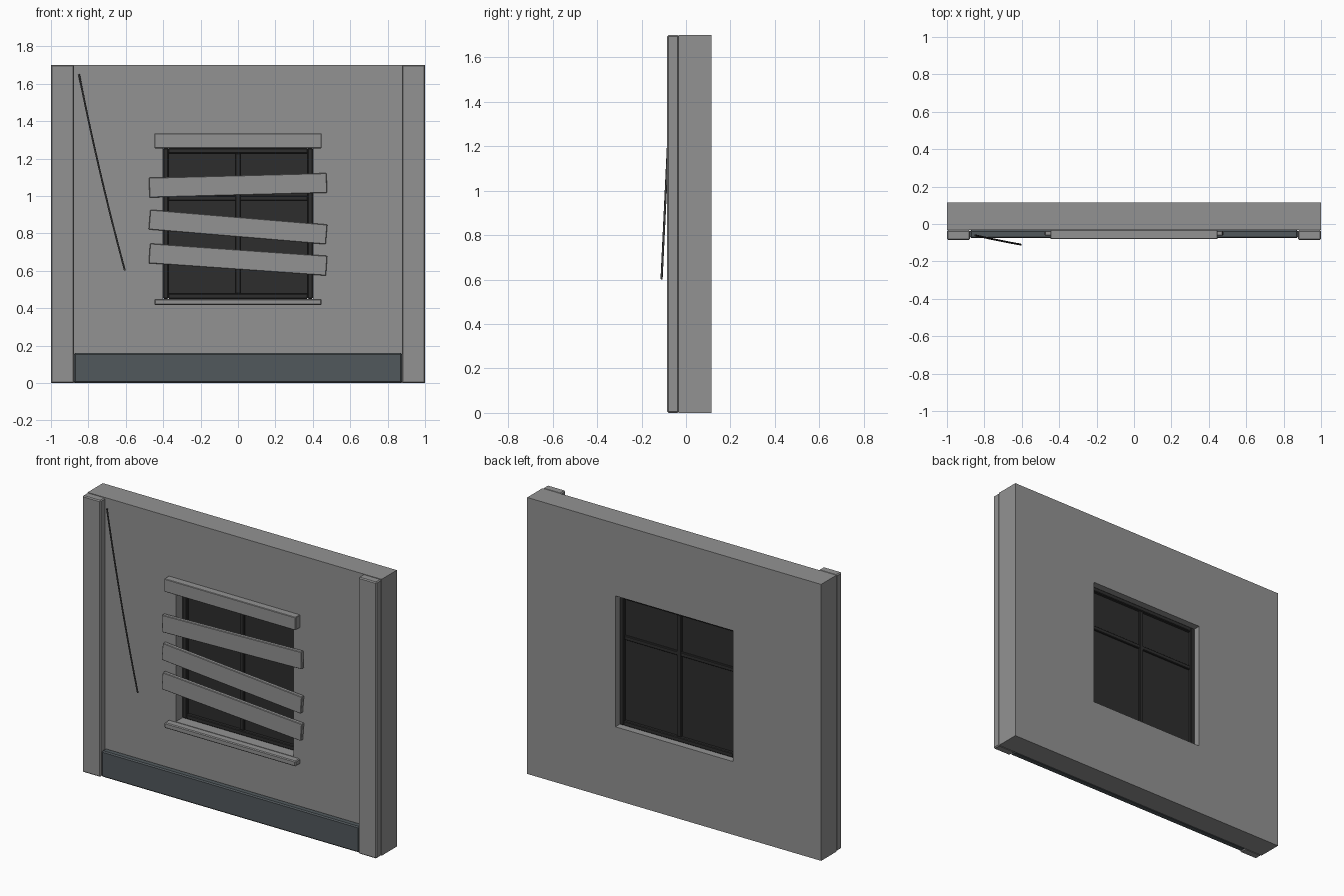
import bpy
import math
from mathutils import Vector

cube = bpy.data.objects.get("Cube")
if cube:
    bpy.data.objects.remove(cube, do_unlink=True)


def material(name, rgb):
    m = bpy.data.materials.new(name)
    m.use_nodes = True
    m.diffuse_color = (*rgb, 1)
    m.node_tree.nodes["Principled BSDF"].inputs["Base Color"].default_value = (*rgb, 1)
    return m


CONCRETE = material("grey concrete", (0.29, 0.29, 0.29))
PLINTH = material("blue grey plinth", (0.083, 0.098, 0.107))
DARK = material("dark window", (0.027, 0.027, 0.027))
CABLE = material("dark cable", (0.06, 0.06, 0.06))


def box(name, x, y, z, mat, bevel=0.0, tilt=0.0):
    """Box given by its (low, high) range on each axis, tilted in the wall plane."""
    spans = (x, y, z)
    bpy.ops.mesh.primitive_cube_add(size=1, location=[sum(s) / 2 for s in spans])
    ob = bpy.context.object
    ob.name = name
    ob.scale = [s[1] - s[0] for s in spans]
    bpy.ops.object.transform_apply(location=False, rotation=False, scale=True)
    ob.rotation_euler.y = -math.radians(tilt)
    ob.data.materials.append(mat)
    if bevel:
        mod = ob.modifiers.new("soft edge", "BEVEL")
        mod.width = bevel
        mod.segments = 1
    return ob


# Wall with a window opening
BACK, FACE, HEIGHT = 0.115, -0.033, 1.7
LEFT, RIGHT, LOW, HIGH = -0.4, 0.4, 0.45, 1.255
wall = box("wall", (-1, 1), (FACE, BACK), (0, HEIGHT), CONCRETE)
cutter = box("window_cutter", (LEFT, RIGHT), (-0.5, 0.5), (LOW, HIGH), CONCRETE)
cut = wall.modifiers.new("opening", "BOOLEAN")
cut.object = cutter
cut.solver = "EXACT"
bpy.context.view_layer.objects.active = wall
bpy.ops.object.modifier_apply(modifier=cut.name)
bpy.data.objects.remove(cutter, do_unlink=True)

# Corner posts and plinth
for name, side in (("right_post", -1), ("left_post", 1)):
    box(name, sorted((side * 0.877, side)), (-0.085, FACE), (0, HEIGHT), CONCRETE, 0.006)
box("plinth", (-0.877, 0.877), (-0.076, FACE), (0, 0.16), PLINTH, 0.007)

# Window frame, glazing bars and pane
W = 0.028
DEPTH = (0.03, 0.075)
for name, x0 in (("right_stile", LEFT), ("left_stile", RIGHT - W)):
    box(name, (x0, x0 + W), DEPTH, (LOW, HIGH), DARK, 0.004)
for name, z0 in (("bottom_rail", LOW), ("top_rail", HIGH - W)):
    box(name, (LEFT + W, RIGHT - W), DEPTH, (z0, z0 + W), DARK, 0.004)
box("upright_bar", (-W / 2, W / 2), (0.035, 0.07), (LOW + W, HIGH - W), DARK, 0.003)
box("cross_bar", (LEFT + W, RIGHT - W), (0.037, 0.068), (0.975, 1.0), DARK, 0.003)
box("window_pane", (LEFT + W / 2, RIGHT - W / 2), (0.05, 0.056),
    (LOW + W / 2, HIGH - W / 2), DARK)

# Lintel and sill
box("lintel", (-0.447, 0.447), (-0.08, FACE), (HIGH, 1.335), CONCRETE, 0.003)
box("sill", (-0.447, 0.447), (-0.08, FACE), (0.417, LOW), CONCRETE, 0.005)

# Boards nailed over the window
for i, (z, tilt) in enumerate(((1.057, 1.5), (0.834, -4.8), (0.66, -4.0))):
    box(f"board_{i + 1}", (-0.475, 0.475), (-0.062, -0.038),
        (z - 0.053, z + 0.053), CONCRETE, 0.003, tilt)

# Loose cable hanging down the front
curve = bpy.data.curves.new("loose_cable", "CURVE")
curve.dimensions = "3D"
curve.bevel_depth = 0.005
curve.bevel_resolution = 1
curve.use_fill_caps = True
spline = curve.splines.new("POLY")
start, middle, end = (Vector(p) for p in
                      ((-0.85, -0.06, 1.65), (-0.745, -0.085, 1.12), (-0.605, -0.11, 0.602)))
STEPS = 10
spline.points.add(STEPS)
for i, point in enumerate(spline.points):
    t = i / STEPS
    point.co = (*((1 - t) ** 2 * start + 2 * t * (1 - t) * middle + t * t * end), 1)
curve.materials.append(CABLE)
bpy.context.collection.objects.link(bpy.data.objects.new("loose_cable", curve))
